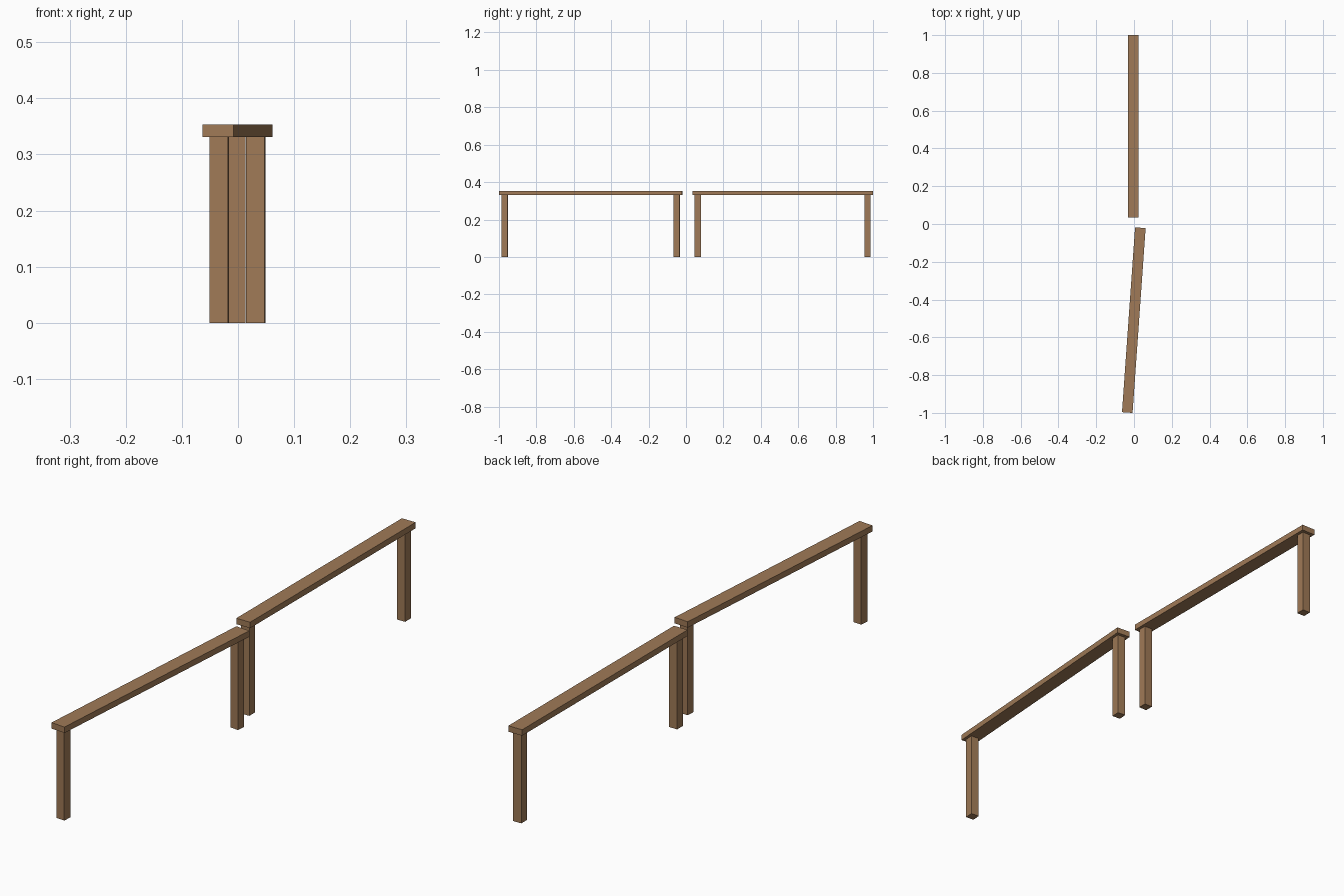
import bpy
from math import radians
from mathutils import Matrix, Vector

if "Cube" in bpy.data.objects:
    bpy.data.objects.remove(bpy.data.objects["Cube"])

wood = bpy.data.materials.new("brown wood")
wood.diffuse_color = (0.35, 0.195, 0.095, 1)
wood.use_nodes = True
wood.node_tree.nodes["Principled BSDF"].inputs["Base Color"].default_value = wood.diffuse_color

LEG, LEG_H, TOP_H, WIDTH = 0.033, 0.331, 0.353, 0.056


def box(name, size, centre, frame):
    """Box placed in a bench's local frame."""
    bpy.ops.mesh.primitive_cube_add(size=1)
    ob = bpy.context.object
    ob.name = name
    ob.data.transform(Matrix.Diagonal((*size, 1)))
    ob.matrix_world = frame @ Matrix.Translation(Vector(centre))
    ob.data.materials.append(wood)


def bench(name, x, y, length, leg_span, angle):
    frame = Matrix.Translation((x, y, 0)) @ Matrix.Rotation(radians(angle), 4, 'Z')
    # plank
    box(name + "_plank", (WIDTH, length, TOP_H - LEG_H),
        (0, 0, (TOP_H + LEG_H) / 2), frame)
    # one post near each end
    for side, s in (("front", -1), ("back", 1)):
        box(f"{name}_{side}_leg", (LEG, LEG, LEG_H),
            (0, s * leg_span / 2, LEG_H / 2), frame)


bench("front_beam", -0.001, -0.509, 0.981, 0.922, -4.05)
bench("back_beam", -0.003, 0.517, 0.965, 0.908, 0)
